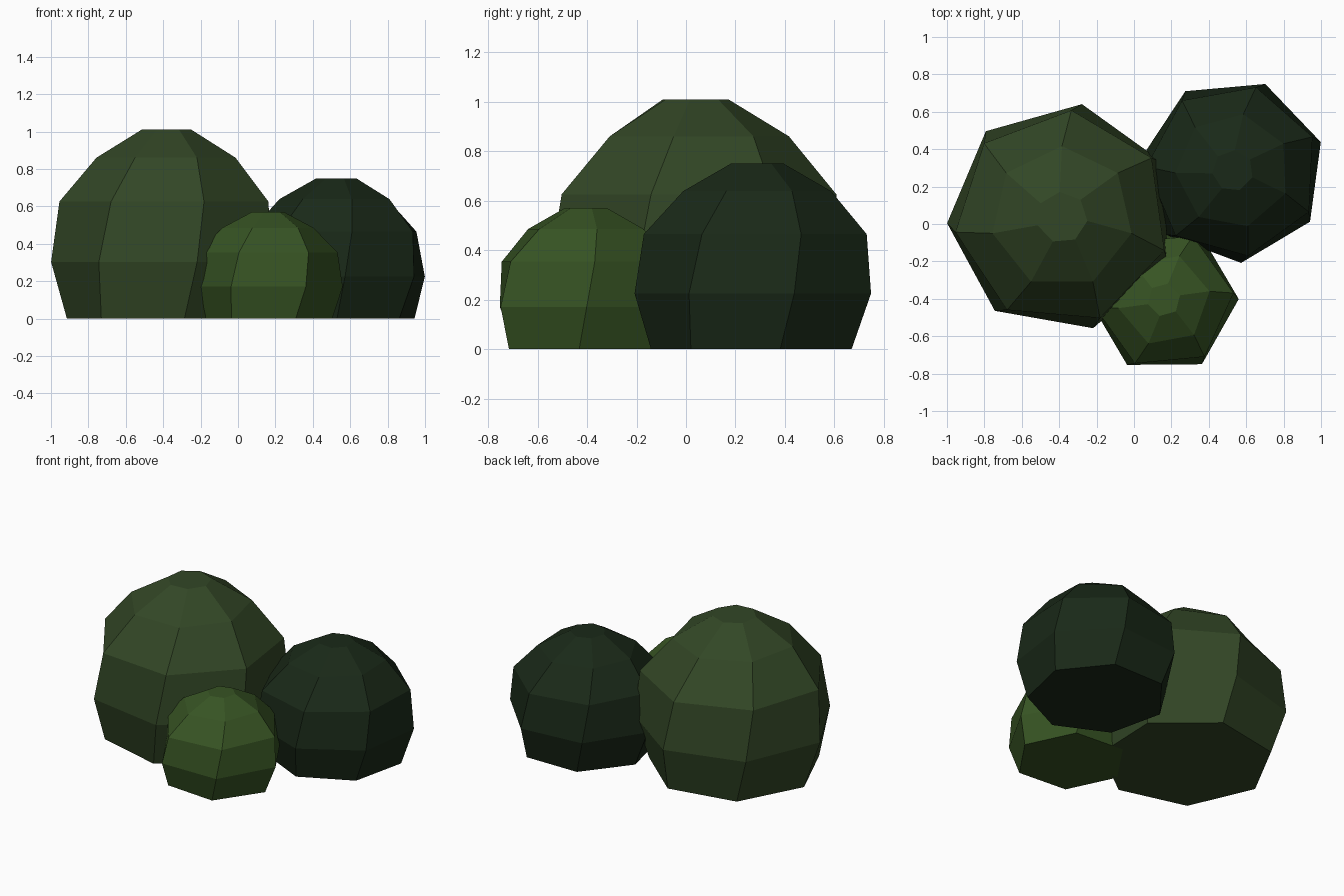
import bpy, bmesh
from math import cos, sin, radians

if "Cube" in bpy.data.objects:
    bpy.data.objects.remove(bpy.data.objects["Cube"])

# Shared dome profile: (radius factor, height factor), twisted 5 degrees per ring
PROFILE = [(0.862, 0.0), (1.0, 0.30), (0.935, 0.62), (0.62, 0.852), (0.223, 1.0)]


def dome(name, x, y, radius, height, sides, start, color):
    bm = bmesh.new()
    rings = []
    for k, (r, h) in enumerate(PROFILE):
        turn = start + 5.0 * (k - 1)
        ring = []
        for i in range(sides):
            a = radians(turn + 360.0 * i / sides)
            ring.append(bm.verts.new((x + radius * r * cos(a),
                                      y + radius * r * sin(a), height * h)))
        rings.append(ring)
    for low, high in zip(rings, rings[1:]):
        for i in range(sides):
            j = (i + 1) % sides
            bm.faces.new((low[i], low[j], high[j], high[i]))
    bm.faces.new(rings[0][::-1])
    bm.faces.new(rings[-1])
    mesh = bpy.data.meshes.new(name)
    bm.to_mesh(mesh)
    bm.free()
    mat = bpy.data.materials.new(name + "_green")
    mat.diffuse_color = (*color, 1.0)
    mat.use_nodes = True
    mat.node_tree.nodes["Principled BSDF"].inputs["Base Color"].default_value = mat.diffuse_color
    mesh.materials.append(mat)
    obj = bpy.data.objects.new(name, mesh)
    bpy.context.collection.objects.link(obj)


# Three overlapping bush clumps
dome("large_bush", -0.385, 0.035, 0.615, 1.01, 7, 80.0, (0.032, 0.062, 0.019))
dome("dark_bush", 0.528, 0.285, 0.495, 0.75, 7, 18.0, (0.010, 0.022, 0.009))
dome("small_bush", 0.16, -0.405, 0.40, 0.57, 6, 0.5, (0.038, 0.088, 0.017))
